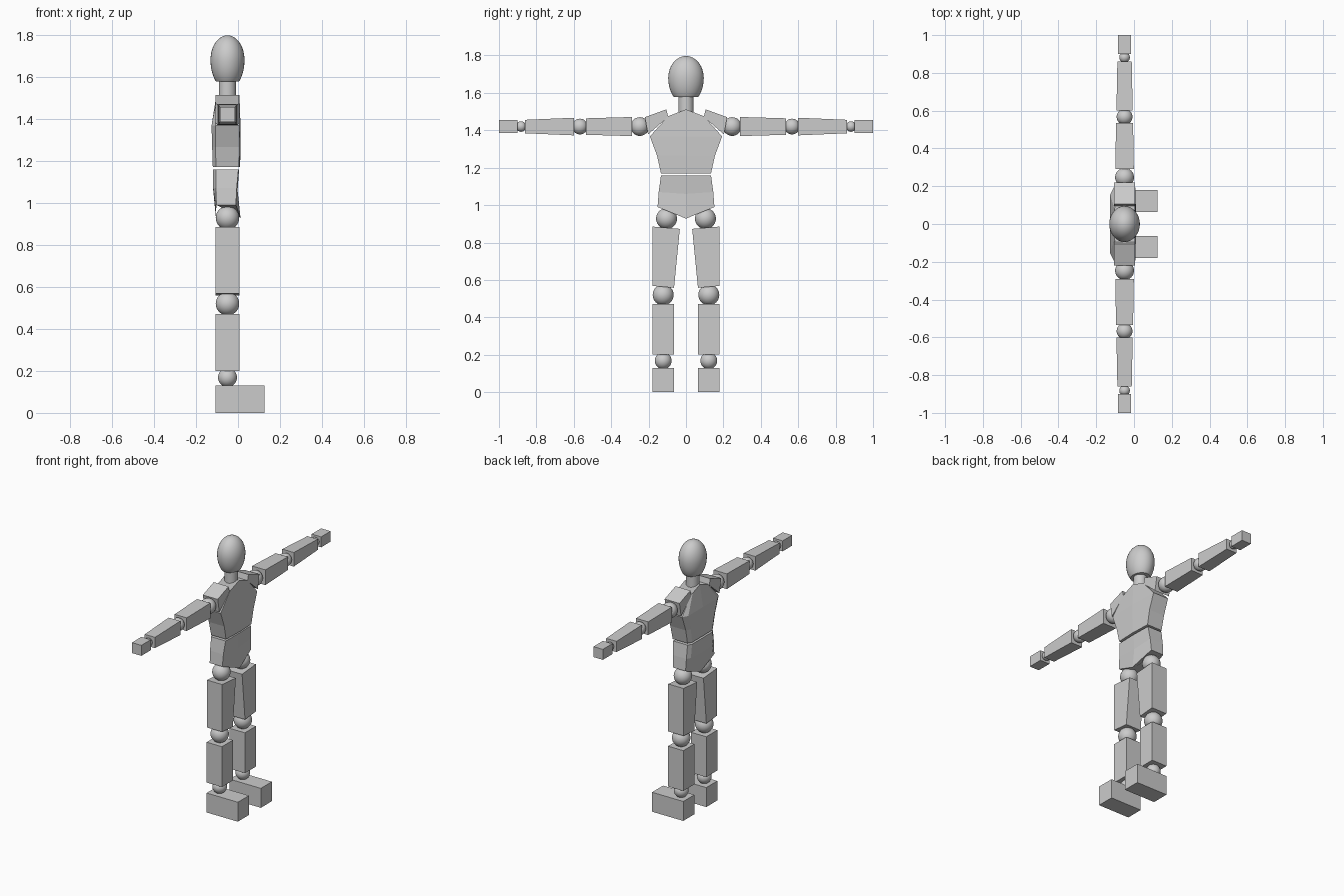
import bpy, bmesh, math
from mathutils import Vector

cube = bpy.data.objects.get("Cube")
if cube:
    bpy.data.objects.remove(cube, do_unlink=True)

grey = bpy.data.materials.new("light grey")
grey.use_nodes = True
COLOUR = (0.6, 0.6, 0.6, 1)
grey.diffuse_color = COLOUR
grey.node_tree.nodes["Principled BSDF"].inputs["Base Color"].default_value = COLOUR

CX = -0.05      # depth of the body axis
ARM_Z = 1.42


def finish(name, bm, smooth=False):
    bmesh.ops.recalc_face_normals(bm, faces=bm.faces)
    mesh = bpy.data.meshes.new(name)
    bm.to_mesh(mesh)
    bm.free()
    mesh.materials.append(grey)
    obj = bpy.data.objects.new(name, mesh)
    bpy.context.collection.objects.link(obj)
    for p in mesh.polygons:
        p.use_smooth = smooth
    return obj


def loft(name, rings):
    """Skin a list of equal-length rings and cap both ends."""
    bm = bmesh.new()
    rows = [[bm.verts.new(p) for p in ring] for ring in rings]
    n = len(rows[0])
    for a, b in zip(rows, rows[1:]):
        for i in range(n):
            j = (i + 1) % n
            bm.faces.new((a[i], a[j], b[j], b[i]))
    bm.faces.new(rows[0])
    bm.faces.new(rows[-1])
    return finish(name, bm)


def ball(name, y, z, r):
    bm = bmesh.new()
    bmesh.ops.create_uvsphere(bm, u_segments=32, v_segments=16, radius=r)
    bmesh.ops.translate(bm, verts=bm.verts, vec=(CX, y, z))
    return finish(name, bm, True)


def slab(name, outline, x0, x1):
    """Extrude a y-z outline along x."""
    return loft(name, [[(x, y, z) for y, z in outline] for x in (x0, x1)])


def torso(name, rows):
    """Rows: half width, side z, middle z, side back x, back x, side front x, front x."""
    rings = []
    for w, zs, zm, bs, b, fs, f in rows:
        zq = zs + (zm - zs) * 0.2
        rings.append([(fs, w, zs), (f, 0, zm), (fs, -w, zs), (bs, -w, zs),
                      (b, -w * 0.8, zq), (b, 0, zm), (b, w * 0.8, zq), (bs, w, zs)])
    return loft(name, rings)


def arm_block(name, s, inner, outer):
    """Tapered block; each end is y, half depth, half height."""
    rings = [[(CX + a * d, s * y, ARM_Z + b * h)
              for a, b in ((-1, -1), (1, -1), (1, 1), (-1, 1))]
             for y, d, h in (inner, outer)]
    return loft(name, rings)


# Egg-shaped head, cut flat underneath
bm = bmesh.new()
bmesh.ops.create_uvsphere(bm, u_segments=32, v_segments=24, radius=1)
for v in bm.verts:
    v.co = Vector((CX + v.co.x * 0.081, v.co.y * 0.095, 1.68 + v.co.z * (0.117 if v.co.z > 0 else 0.14)))
cut = bmesh.ops.bisect_plane(bm, geom=bm.verts[:] + bm.edges[:] + bm.faces[:],
                             plane_co=(0, 0, 1.578), plane_no=(0, 0, -1), clear_outer=True)
rim = [e for e in cut["geom_cut"] if isinstance(e, bmesh.types.BMEdge)]
bmesh.ops.contextual_create(bm, geom=rim)
head = finish("head", bm, True)

# Neck
bm = bmesh.new()
bmesh.ops.create_cone(bm, cap_ends=True, segments=32, radius1=0.041, radius2=0.041, depth=0.09)
bmesh.ops.translate(bm, verts=bm.verts, vec=(CX, 0, 1.54))
neck = finish("neck", bm, True)

for obj in (head, neck):
    bpy.ops.object.select_all(action="DESELECT")
    obj.select_set(True)
    bpy.context.view_layer.objects.active = obj
    bpy.ops.object.shade_smooth_by_angle(angle=math.radians(35))

# Chest and pelvis
torso("chest", [
    (0.134, 1.17, 1.17, -0.105, -0.12, 0.005, 0.01),
    (0.155, 1.265, 1.265, -0.107, -0.123, 0.007, 0.012),
    (0.193, 1.367, 1.367, -0.107, -0.126, 0.007, 0.012),
    (0.096, 1.475, 1.512, -0.1, -0.103, 0.005, 0.007)])
torso("pelvis", [
    (0.134, 1.158, 1.158, -0.105, -0.12, 0.002, 0.005),
    (0.146, 1.07, 1.06, -0.105, -0.118, -0.006, -0.002),
    (0.152, 0.99, 0.928, -0.103, -0.105, -0.01, 0.012)])

for side, s in (("left", 1), ("right", -1)):
    # Shoulder and arm
    slab(side + "_shoulder_pad",
         [(s * y, z) for y, z in ((0.22, 1.47), (0.105, 1.512), (0.095, 1.472), (0.203, 1.378))],
         -0.106, 0.004)
    ball(side + "_shoulder_joint", s * 0.247, ARM_Z, 0.05)
    arm_block(side + "_upper_arm", s, (0.29, 0.049, 0.051), (0.535, 0.045, 0.044))
    ball(side + "_elbow_joint", s * 0.567, ARM_Z, 0.042)
    arm_block(side + "_forearm", s, (0.6, 0.043, 0.047), (0.86, 0.038, 0.036))
    ball(side + "_wrist_joint", s * 0.882, ARM_Z, 0.028)
    arm_block(side + "_hand", s, (0.9, 0.035, 0.035), (1.0, 0.035, 0.035))

    # Leg and foot
    ball(side + "_hip_joint", s * 0.104, 0.928, 0.056)
    slab(side + "_thigh",
         [(s * y, z) for y, z in ((0.178, 0.885), (0.033, 0.873), (0.064, 0.558), (0.178, 0.568))],
         -0.106, 0.007)
    ball(side + "_knee_joint", s * 0.122, 0.52, 0.056)
    for name, top, bottom, toe in (("_shin", 0.47, 0.2, 0.007), ("_foot", 0.13, 0, 0.125)):
        slab(side + name,
             [(s * y, z) for y, z in ((0.18, top), (0.063, top), (0.063, bottom), (0.18, bottom))],
             -0.106, toe)
    ball(side + "_ankle_joint", s * 0.122, 0.168, 0.045)
